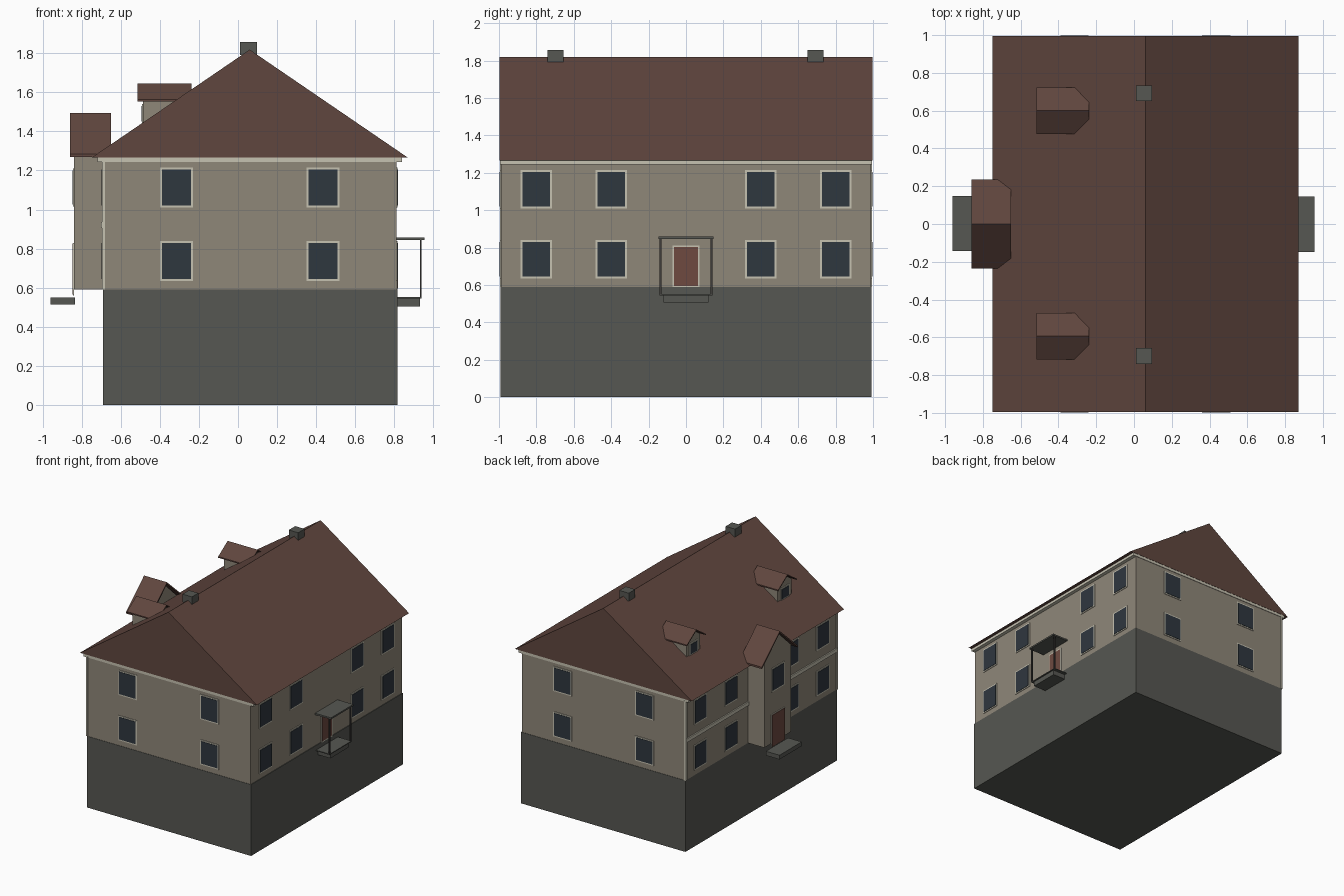
import bpy
import bmesh

cube = bpy.data.objects.get("Cube")
if cube:
    bpy.data.objects.remove(cube, do_unlink=True)


def material(name, *rgb):
    color = [(c / 255 / 12.92) if c < 11 else ((c / 255 + 0.055) / 1.055) ** 2.4 for c in rgb] + [1]
    m = bpy.data.materials.new(name)
    m.use_nodes = True
    m.diffuse_color = color
    m.node_tree.nodes["Principled BSDF"].inputs["Base Color"].default_value = color
    return m


PLASTER = material("plaster", 143, 135, 121)
STONE = material("grey stone", 86, 87, 82)
TILES = material("roof tiles", 96, 70, 62)
GLASS = material("window glass", 47, 55, 63)
TRIM = material("pale trim", 198, 194, 177)
DOOR = material("door wood", 110, 74, 64)
METAL = material("dark metal", 62, 60, 58)


def prism(name, profile, axis, start, end, mat):
    """Extrude a (horizontal, z) profile along the x or y axis."""
    bm = bmesh.new()
    if axis == "x":
        verts = [bm.verts.new((start, h, z)) for h, z in profile]
        step = (end - start, 0, 0)
    else:
        verts = [bm.verts.new((h, start, z)) for h, z in profile]
        step = (0, end - start, 0)
    face = bm.faces.new(verts)
    new = bmesh.ops.extrude_face_region(bm, geom=[face], use_keep_orig=True)["geom"]
    bmesh.ops.translate(bm, vec=step, verts=[v for v in new if isinstance(v, bmesh.types.BMVert)])
    bmesh.ops.recalc_face_normals(bm, faces=bm.faces)
    mesh = bpy.data.meshes.new(name)
    bm.to_mesh(mesh)
    bm.free()
    mesh.materials.append(mat)
    obj = bpy.data.objects.new(name, mesh)
    bpy.context.collection.objects.link(obj)
    return obj


def box(name, x, y, z, mat):
    return prism(name, [(x[0], z[0]), (x[1], z[0]), (x[1], z[1]), (x[0], z[1])], "y", y[0], y[1], mat)


def opening(name, axis, wall, out, center, width, z, mat, border=0.01):
    """Framed plate on a wall; out is the direction it faces along the axis."""
    for part, grow, depth, m in (("frame", 0, 0.005, TRIM), ("panel", border, 0.008, mat)):
        side = (center - width / 2 + grow, center + width / 2 - grow)
        span = sorted((wall - out * 0.001, wall + out * depth))
        height = (z[0] + grow, z[1] - grow)
        if axis == "x":
            box(name + "_" + part, span, side, height, m)
        else:
            box(name + "_" + part, side, span, height, m)


def gable_roof(name, y, half, eave, ridge, x, thick):
    """Folded roof sheet with its ridge along x."""
    prism(name, [(y - half, eave), (y, ridge), (y + half, eave),
                 (y + half, eave - thick), (y, ridge - thick), (y - half, eave - thick)],
          "x", x[0], x[1], TILES)


def gable_walls(name, y, half, bottom, side, top, x):
    prism(name, [(y - half, bottom), (y + half, bottom), (y + half, side), (y, top), (y - half, side)],
          "x", x[0], x[1], PLASTER)


LEFT, RIGHT, END = -0.69, 0.81, 0.99
UPPER, LOWER = (1.01, 1.215), (0.635, 0.84)

# Main body
box("stone_base", (LEFT, 0.815), (-0.993, 0.993), (0, 0.59), STONE)
box("plaster_walls", (LEFT, RIGHT), (-END, END), (0.59, 1.25), PLASTER)
box("eaves_trim", (-0.72, 0.84), (-0.994, 0.994), (1.243, 1.266), TRIM)
prism("main_roof", [(-0.75, 1.265), (0.87, 1.265), (0.06, 1.818)], "y", -0.996, 0.996, TILES)

# Windows on all four walls
for label, z in (("upper", UPPER), ("lower", LOWER)):
    for out in (-1, 1):
        for x in (-0.315, 0.435):
            opening(label + "_end_window", "y", out * END, out, x, 0.17, z, GLASS)
        for y in (-0.8, -0.4, 0.4, 0.8):
            wall = RIGHT if out > 0 else LEFT
            opening(label + "_side_window", "x", wall, out, y, 0.168, z, GLASS)

# Corner boards and floor band on the stair side
for s in (-1, 1):
    box("corner_board", (LEFT - 0.006, LEFT + 0.01), sorted((s * 0.975, s * 0.995)), (0.59, 1.25), TRIM)
    box("floor_band", (LEFT - 0.01, LEFT), sorted((s * 0.17, s * END)), (0.905, 0.935), TRIM)

# Chimneys
for y in (-0.698, 0.692):
    box("chimney", (0.01, 0.096), (y - 0.042, y + 0.042), (1.79, 1.856), STONE)

# Porch
opening("porch_door", "x", RIGHT, 1, 0, 0.147, (0.585, 0.812), DOOR)
box("porch_step", (RIGHT, 0.93), (-0.12, 0.12), (0.505, 0.55), STONE)
box("porch_canopy", (RIGHT, 0.955), (-0.148, 0.146), (0.845, 0.858), STONE)
for y in (-0.137, 0.137):
    box("porch_post", (0.93, 0.94), (y - 0.006, y + 0.006), (0.55, 0.846), METAL)
box("porch_sill", (RIGHT, 0.94), (-0.143, 0.143), (0.545, 0.552), STONE)

# Stair tower
gable_walls("tower_walls", 0, 0.175, 0.59, 1.312, 1.475, (-0.84, -0.685))
gable_roof("tower_roof", 0, 0.235, 1.285, 1.495, (-0.86, -0.65), 0.015)
opening("tower_window", "x", -0.84, -1, 0, 0.165, (1.015, 1.21), GLASS)
opening("tower_door", "x", -0.84, -1, 0, 0.175, (0.56, 0.83), DOOR, 0.005)
box("tower_step", (-0.96, -0.835), (-0.143, 0.148), (0.515, 0.55), STONE)

# Roof dormers
for y in (-0.594, 0.6):
    gable_walls("dormer_walls", y, 0.09, 1.4, 1.57, 1.63, (-0.487, -0.28))
    gable_roof("dormer_roof", y, 0.123, 1.562, 1.645, (-0.515, -0.238), 0.01)
    opening("dormer_window", "x", -0.487, -1, y, 0.11, (1.44, 1.54), GLASS)
